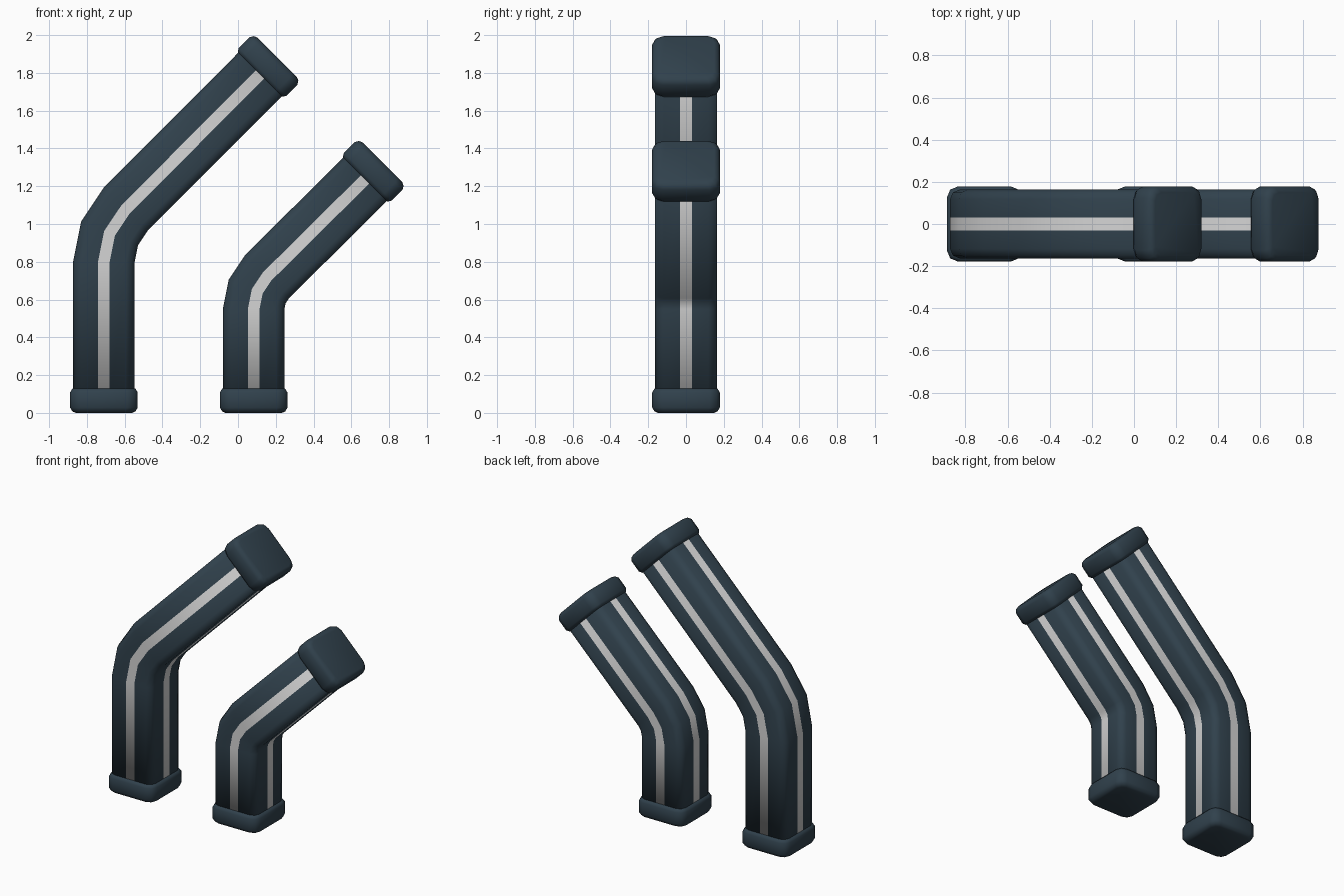
import bpy, bmesh, math
from mathutils import Vector

if "Cube" in bpy.data.objects:
    bpy.data.objects.remove(bpy.data.objects["Cube"])


def material(name, color):
    m = bpy.data.materials.new(name)
    m.diffuse_color = (*color, 1)
    m.use_nodes = True
    m.node_tree.nodes["Principled BSDF"].inputs["Base Color"].default_value = m.diffuse_color
    return m


SLATE = material("dark slate", (0.030, 0.053, 0.073))
GREY = material("light grey", (0.66, 0.66, 0.66))


def section(half, radius, stripe=None):
    """Rounded square; optional stripe edges at the middle of each side."""
    pts = []
    c = half - radius
    for q in range(4):
        a0 = q * math.pi / 2
        rot = lambda x, y: (x * math.cos(a0) - y * math.sin(a0),
                            x * math.sin(a0) + y * math.cos(a0))
        if stripe:
            pts += [rot(half, -stripe), rot(half, stripe)]
        for k in range(3):
            a = k * math.pi / 4
            pts.append(rot(c + radius * math.cos(a), c + radius * math.sin(a)))
    return pts


def loft(name, rings, striped=False):
    """rings: list of (centre x, centre z, tilt, section points)."""
    bm = bmesh.new()
    loops = []
    for x, z, t, pts in rings:
        u = Vector((math.cos(t), 0, -math.sin(t)))
        loops.append([bm.verts.new(Vector((x, 0, z)) + u * p + Vector((0, q, 0)))
                      for p, q in pts])
    n = len(loops[0])
    for a, b in zip(loops, loops[1:]):
        for i in range(n):
            j = (i + 1) % n
            f = bm.faces.new((a[i], a[j], b[j], b[i]))
            if striped and i % 5 == 0:
                f.material_index = 1
    bm.faces.new(loops[0][::-1])
    bm.faces.new(loops[-1])
    bmesh.ops.recalc_face_normals(bm, faces=bm.faces)
    for f in bm.faces:
        f.smooth = True
    me = bpy.data.meshes.new(name)
    bm.to_mesh(me)
    bm.free()
    me.materials.append(SLATE)
    if striped:
        me.materials.append(GREY)
    ob = bpy.data.objects.new(name, me)
    bpy.context.collection.objects.link(ob)


def cap(name, x, z, t, sign):
    """Rounded collar whose outer face is at (x, z), growing inward along the tube."""
    rings = []
    for d, inset in ((0, 0.03), (0.008, 0.012), (0.028, 0), (0.108, 0), (0.128, 0.012)):
        rings.append((x + sign * d * math.sin(t), z + sign * d * math.cos(t), t,
                      section(0.179 - inset, 0.055 - inset * 0.5)))
    loft(name, rings)


def bent_tube(name, x, bend_z, radius, top_x, top_z):
    pts = section(0.163, 0.045, 0.031)
    rings = [(x, 0.03, 0, pts)]
    # two-step bend of 45 degrees
    for k in range(3):
        t = k * math.pi / 8
        rings.append((x + radius * (1 - math.cos(t)), bend_z + radius * math.sin(t), t, pts))
    t = math.pi / 4
    rings.append((top_x - 0.03, top_z - 0.03, t, pts))
    loft(name + "_tube", rings, True)
    cap(name + "_base_cap", x, 0, 0, 1)
    cap(name + "_top_cap", top_x, top_z, t, -1)


bent_tube("tall", -0.71, 0.80, 0.393, 0.207, 1.882)
bent_tube("short", 0.083, 0.55, 0.243, 0.764, 1.327)
